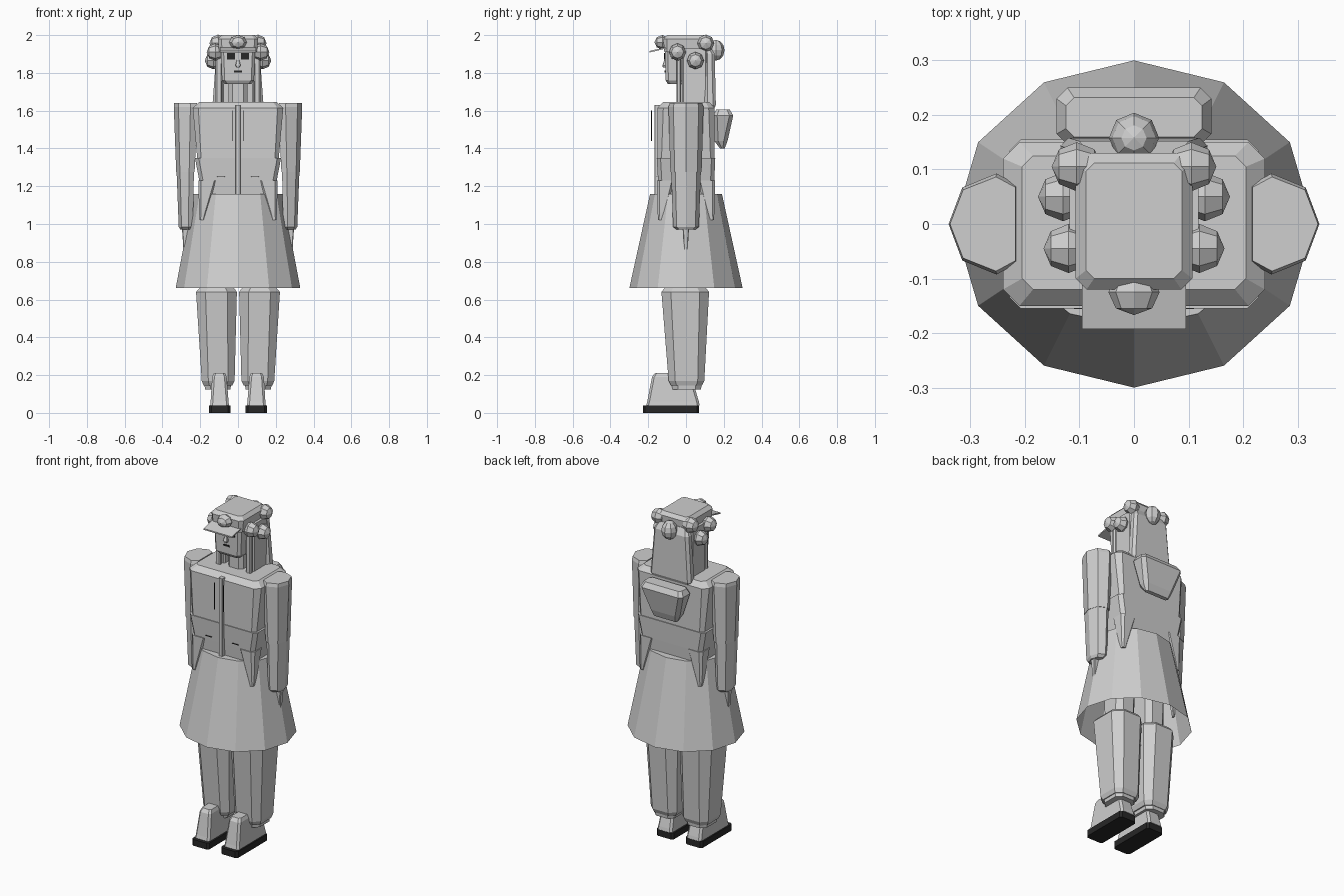
import bpy, bmesh, math
from mathutils import Matrix


def material(name, v):
    m = bpy.data.materials.new(name)
    m.diffuse_color = (v, v, v, 1)
    return m


GREY = material("light grey", 0.62)
BLACK = material("near black", 0.02)


def finish(name, bm, mat, mirror=False):
    bmesh.ops.recalc_face_normals(bm, faces=bm.faces)
    me = bpy.data.meshes.new(name)
    bm.to_mesh(me)
    bm.free()
    me.materials.append(mat)
    ob = bpy.data.objects.new(name, me)
    bpy.context.collection.objects.link(ob)
    if mirror:
        ob.modifiers.new("Mirror", 'MIRROR')
    return ob


def rect(z, x0, x1, y0, y1, c=0.02):
    """Horizontal rectangle with cut corners."""
    return [(x0 + c, y0, z), (x1 - c, y0, z), (x1, y0 + c, z), (x1, y1 - c, z),
            (x1 - c, y1, z), (x0 + c, y1, z), (x0, y1 - c, z), (x0, y0 + c, z)]


def loft(name, rings, mat=GREY, mirror=False, bottom=True):
    """Skin a stack of rings, listed from low to high, and cap the ends."""
    bm = bmesh.new()
    vs = [[bm.verts.new(p) for p in r] for r in rings]
    n = len(vs[0])
    for a, b in zip(vs, vs[1:]):
        for i in range(n):
            j = (i + 1) % n
            bm.faces.new((a[i], a[j], b[j], b[i]))
    bm.faces.new(vs[-1])
    if bottom:
        bm.faces.new(vs[0][::-1])
    return finish(name, bm, mat, mirror)


def box(name, x0, x1, y0, y1, z0, z1, mat=GREY, mirror=False, c=0.001):
    return loft(name, [rect(z0, x0, x1, y0, y1, c), rect(z1, x0, x1, y0, y1, c)], mat, mirror)


def ball(name, loc, size, segs, rings, axis, mirror=False):
    bm = bmesh.new()
    bmesh.ops.create_uvsphere(bm, u_segments=segs, v_segments=rings, radius=1)
    turn = Matrix.Rotation(math.pi / 2, 4, axis) if axis != 'Z' else Matrix()
    bm.transform(Matrix.Translation(loc) @ Matrix.Diagonal((*size, 1)) @ turn)
    return finish(name, bm, GREY, mirror)


# Skirt: twelve-sided, open below
def oval(z, rx, ry):
    return [(rx * math.cos(i * math.pi / 6), ry * math.sin(i * math.pi / 6), z) for i in range(12)]


loft("skirt", [oval(0.66, 0.33, 0.30), oval(1.16, 0.235, 0.19)], bottom=False)

# Coat body
loft("coat_upper", [rect(1.34, -0.215, 0.215, -0.15, 0.15),
                    rect(1.615, -0.24, 0.24, -0.15, 0.15, 0.03),
                    rect(1.645, -0.205, 0.205, -0.12, 0.125, 0.02)])
loft("coat_waist", [rect(1.15, -0.195, 0.195, -0.142, 0.145),
                    rect(1.23, -0.205, 0.205, -0.148, 0.15),
                    rect(1.35, -0.228, 0.228, -0.155, 0.155)])
for side, s in (("front", -1), ("back", 1)):
    def tail(z, x0, x1, ya, yb, c):
        return rect(z, x0, x1, min(s * ya, s * yb), max(s * ya, s * yb), c)
    loft("coat_tail_" + side, [tail(1.02, 0.18, 0.203, 0.12, 0.148, 0.005),
                               tail(1.06, 0.165, 0.206, 0.105, 0.15, 0.01),
                               tail(1.23, 0.11, 0.21, 0.06, 0.154, 0.015)], mirror=True)
box("coat_placket", -0.013, 0.013, -0.168, -0.14, 1.16, 1.63, c=0.003)
box("chest_cord", 0.028, 0.033, -0.184, -0.179, 1.44, 1.6, BLACK, True)
box("pocket_seam", 0.07, 0.11, -0.156, -0.15, 1.25, 1.252, BLACK, True, 0.0005)

# Hood hanging on the back
loft("hood", [rect(1.40, -0.08, 0.08, 0.18, 0.205, 0.01),
              rect(1.44, -0.10, 0.10, 0.15, 0.22, 0.02),
              rect(1.575, -0.142, 0.142, 0.145, 0.25, 0.02),
              rect(1.605, -0.125, 0.125, 0.16, 0.232, 0.015)])


# Arms: rounded outside, flat inside
def arm_ring(z, cx, k, ky):
    prof = [(-0.062, -0.07), (-0.025, -0.09), (0.038, -0.065), (0.063, 0),
            (0.038, 0.065), (-0.025, 0.09), (-0.062, 0.07)]
    return [(cx + k * x, ky * y, z) for x, y in prof]


loft("upper_arm", [arm_ring(1.275, 0.278, 0.78, 0.92), arm_ring(1.62, 0.277, 1, 1.03),
                   arm_ring(1.64, 0.277, 0.96, 0.96)], mirror=True)
loft("forearm", [arm_ring(0.97, 0.276, 0.46, 0.55), arm_ring(0.985, 0.276, 0.6, 0.76),
                 arm_ring(1.29, 0.279, 0.74, 0.88)], mirror=True)
loft("hand", [rect(0.82, 0.277, 0.287, -0.008, 0.006, 0.002),
              rect(0.91, 0.262, 0.292, -0.014, 0.012, 0.004),
              rect(0.98, 0.255, 0.297, -0.018, 0.016, 0.004)], mirror=True)

# Legs
loft("trouser_leg", [rect(0.145, 0.03, 0.182, -0.08, 0.085, 0.03),
                     rect(0.17, 0.018, 0.192, -0.092, 0.097, 0.035),
                     rect(0.64, 0.006, 0.222, -0.13, 0.122, 0.05),
                     rect(0.66, 0.02, 0.205, -0.115, 0.107, 0.045)], mirror=True)
loft("thigh", [rect(0.65, 0.04, 0.17, -0.075, 0.075, 0.03),
               rect(1.15, 0.03, 0.17, -0.09, 0.09, 0.03)], mirror=True)
loft("ankle_cuff", [rect(0.125, 0.04, 0.175, -0.072, 0.08, 0.03),
                    rect(0.16, 0.035, 0.178, -0.075, 0.083, 0.03)], mirror=True)

# Shoes
loft("shoe", [rect(0.04, 0.048, 0.147, -0.21, 0.072, 0.012),
              rect(0.06, 0.05, 0.145, -0.205, 0.068, 0.012),
              rect(0.19, 0.06, 0.137, -0.18, 0.03, 0.012),
              rect(0.21, 0.068, 0.128, -0.165, 0.01, 0.01)], mirror=True)
box("sole", 0.04, 0.153, -0.228, 0.07, 0.0, 0.038, BLACK, True, 0.012)

# Neck and head
box("neck", -0.05, 0.05, -0.04, 0.08, 1.63, 1.78, c=0.02)
loft("head", [rect(1.74, -0.07, 0.07, -0.095, 0.07, 0.015),
              rect(1.76, -0.085, 0.085, -0.108, 0.09, 0.015),
              rect(1.93, -0.092, 0.092, -0.112, 0.1, 0.015)])
box("eye", 0.016, 0.058, -0.117, -0.109, 1.872, 1.905, BLACK, True)
box("mouth", -0.021, 0.021, -0.114, -0.107, 1.803, 1.812, BLACK)
loft("nose", [rect(1.828, -0.008, 0.008, -0.122, -0.1, 0.002),
              rect(1.84, -0.014, 0.014, -0.125, -0.1, 0.003),
              rect(1.872, -0.006, 0.006, -0.114, -0.1, 0.002)])

# Hair
box("side_hair", 0.075, 0.118, -0.02, 0.11, 1.64, 1.93, mirror=True, c=0.008)
box("front_lock", 0.085, 0.118, -0.05, -0.026, 1.64, 1.93, mirror=True, c=0.006)
loft("back_hair", [rect(1.60, -0.12, 0.12, 0.11, 0.145, 0.01),
                   rect(1.63, -0.135, 0.135, 0.098, 0.158, 0.015),
                   rect(1.90, -0.115, 0.115, 0.098, 0.152, 0.015),
                   rect(1.94, -0.095, 0.095, 0.098, 0.13, 0.01)])
ball("hair_bun", (0, 0.158, 1.92), (0.046, 0.046, 0.055), 8, 6, 'Z')

# Cap and brim
loft("cap", [rect(1.91, -0.1, 0.1, -0.115, 0.125, 0.015),
             rect(1.98, -0.107, 0.107, -0.12, 0.13, 0.02),
             rect(2.0, -0.088, 0.088, -0.1, 0.112, 0.015)])
brim = []
for z in (0, 0.008):
    brim.append([(-0.095, -0.193, 1.908 + z), (0.095, -0.193, 1.908 + z),
                 (0.095, -0.10, 1.93 + z), (-0.095, -0.10, 1.93 + z)])
loft("cap_brim", brim)

# Faceted studs around the cap
ball("front_stud", (0, -0.125, 1.962), (0.047, 0.042, 0.038), 8, 4, 'X')
for i, (x, y, z) in enumerate([(0.12, -0.045, 1.91), (0.13, 0.05, 1.865), (0.105, 0.105, 1.957)]):
    ball("side_stud_%d" % (i + 1), (x, y, z), (0.046, 0.045, 0.046), 8, 4, 'Y', True)
